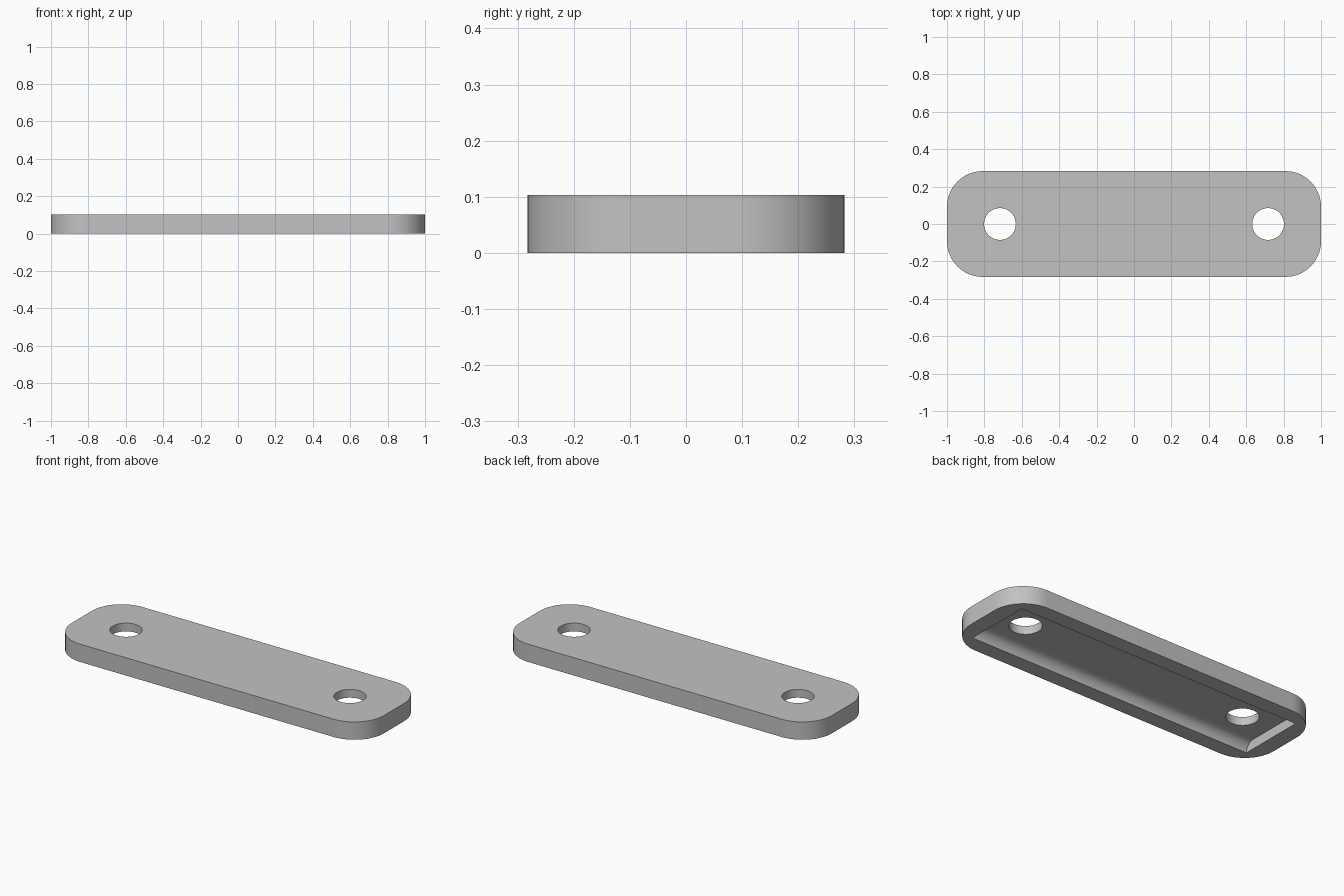
import bpy
import bmesh
from math import sin, cos, pi, radians
from mathutils import Vector

default_cube = bpy.data.objects.get("Cube")
if default_cube:
    bpy.data.objects.remove(default_cube, do_unlink=True)

LENGTH, WIDTH, HEIGHT = 2.0, 0.565, 0.103
CORNER = 0.19
HOLE_X, HOLE_R = 0.717, 0.085
POCKET_X, POCKET_Y, POCKET_DEPTH = 0.905, 0.193, 0.055

grey = bpy.data.materials.new("plain grey")
grey.use_nodes = True
colour = (0.54, 0.54, 0.54, 1)
grey.diffuse_color = colour
grey.node_tree.nodes["Principled BSDF"].inputs["Base Color"].default_value = colour


def arc(cx, cy, r, start, end, steps):
    angles = [radians(start + (end - start) * i / steps) for i in range(steps + 1)]
    return [(cx + r * cos(a), cy + r * sin(a)) for a in angles]


def prism(name, points, sweep):
    """Extrude a closed loop of 3D points along a sweep vector."""
    bm = bmesh.new()
    face = bm.faces.new([bm.verts.new(p) for p in points])
    moved = bmesh.ops.extrude_face_region(bm, geom=[face], use_keep_orig=True)
    verts = [v for v in moved["geom"] if isinstance(v, bmesh.types.BMVert)]
    bmesh.ops.translate(bm, verts=verts, vec=Vector(sweep))
    bmesh.ops.recalc_face_normals(bm, faces=bm.faces)
    mesh = bpy.data.meshes.new(name)
    bm.to_mesh(mesh)
    bm.free()
    mesh.materials.append(grey)
    obj = bpy.data.objects.new(name, mesh)
    bpy.context.collection.objects.link(obj)
    return obj


def cut(target, cutter):
    cutter.hide_render = True
    mod = target.modifiers.new("cut", "BOOLEAN")
    mod.operation = "DIFFERENCE"
    mod.solver = "EXACT"
    mod.object = cutter
    bpy.context.view_layer.objects.active = target
    bpy.ops.object.modifier_apply(modifier=mod.name)
    bpy.data.objects.remove(cutter, do_unlink=True)


# Plate with rounded corners
outline = []
for i, (sx, sy) in enumerate([(1, 1), (-1, 1), (-1, -1), (1, -1)]):
    outline += arc(sx * (LENGTH / 2 - CORNER), sy * (WIDTH / 2 - CORNER),
                   CORNER, 90 * i, 90 * i + 90, 16)
plate = prism("plate", [(x, y, 0) for x, y in outline], (0, 0, HEIGHT))

# Underside pocket: square ends, coved long sides
cove = arc(POCKET_Y - POCKET_DEPTH, 0, POCKET_DEPTH, 0, 90, 12)
half = [(POCKET_Y, -0.05)] + cove
section = half + [(-y, z) for y, z in reversed(half)]
cut(plate, prism("pocket_cutter", [(-POCKET_X, y, z) for y, z in section],
                 (2 * POCKET_X, 0, 0)))

# Through holes near both ends
for side in (-1, 1):
    ring = arc(side * HOLE_X, 0, HOLE_R, 0, 360, 48)[:-1]
    cut(plate, prism("hole_cutter", [(x, y, -0.1) for x, y in ring], (0, 0, 0.4)))

# Smooth rounded walls, crisp edges
bpy.ops.object.select_all(action="DESELECT")
plate.select_set(True)
bpy.context.view_layer.objects.active = plate
bpy.ops.object.shade_smooth_by_angle(angle=radians(30))
